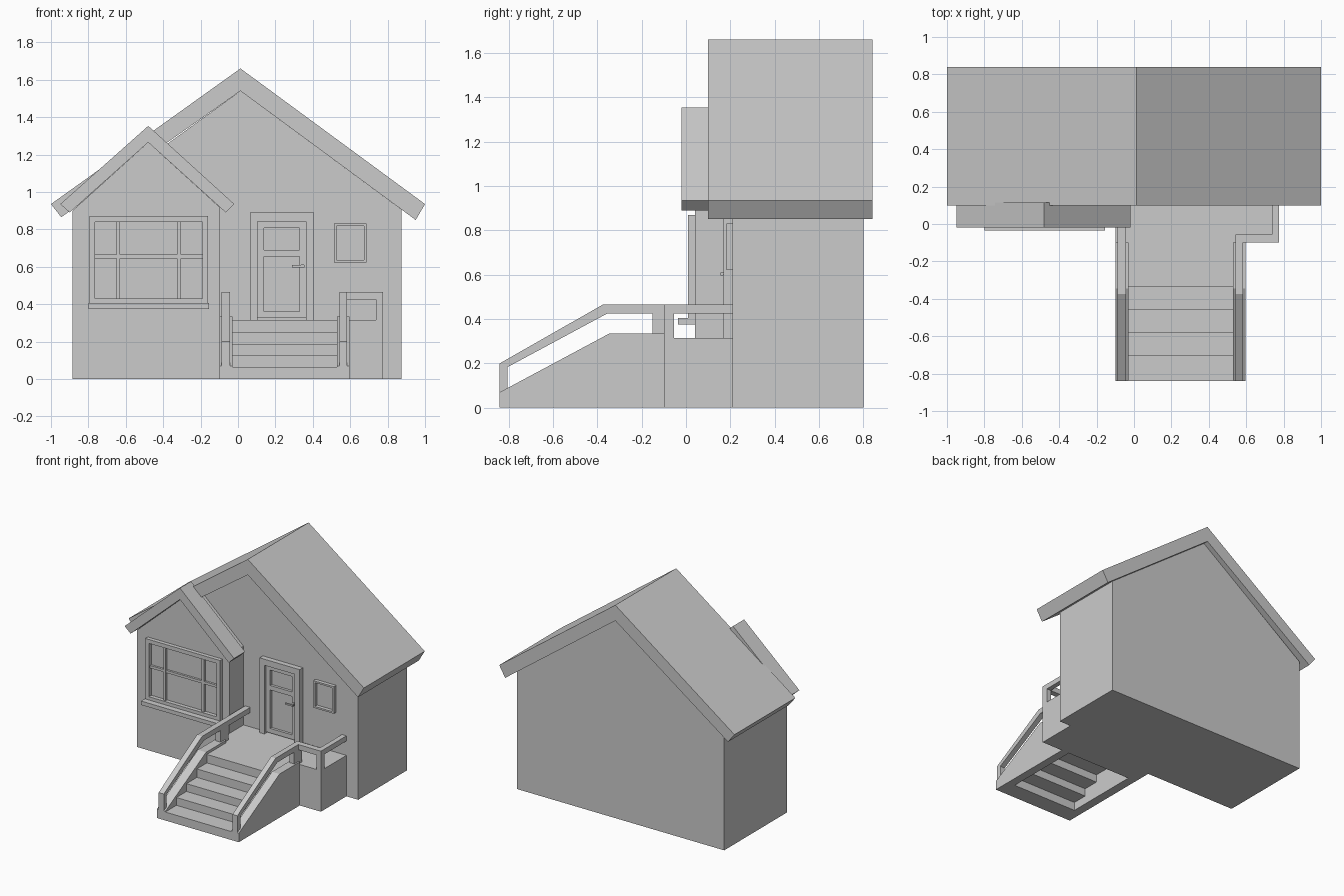
import bpy, bmesh

if "Cube" in bpy.data.objects:
    bpy.data.objects.remove(bpy.data.objects["Cube"])


def prism(name, pts, axis, a, b):
    """Extrude a 2D profile: axis 'y' takes (x, z) points, axis 'x' takes (y, z)."""
    bm = bmesh.new()
    place = (lambda p, d: (p[0], d, p[1])) if axis == 'y' else (lambda p, d: (d, p[0], p[1]))
    face = bm.faces.new([bm.verts.new(place(p, a)) for p in pts])
    ext = bmesh.ops.extrude_face_region(bm, geom=[face])
    move = (0, b - a, 0) if axis == 'y' else (b - a, 0, 0)
    bmesh.ops.translate(bm, vec=move,
                        verts=[v for v in ext['geom'] if isinstance(v, bmesh.types.BMVert)])
    bmesh.ops.recalc_face_normals(bm, faces=bm.faces)
    mesh = bpy.data.meshes.new(name)
    bm.to_mesh(mesh)
    bm.free()
    ob = bpy.data.objects.new(name, mesh)
    bpy.context.collection.objects.link(ob)
    return ob


def box(name, x0, x1, y0, y1, z0, z1):
    return prism(name, [(x0, z0), (x1, z0), (x1, z1), (x0, z1)], 'y', y0, y1)


def frame(name, x0, x1, z0, z1, w, y0, y1):
    """Rectangular trim of width w around an opening."""
    box(name + "_left", x0, x0 + w, y0, y1, z0, z1)
    box(name + "_right", x1 - w, x1, y0, y1, z0, z1)
    box(name + "_top", x0 + w, x1 - w, y0, y1, z1 - w, z1)
    box(name + "_bottom", x0 + w, x1 - w, y0, y1, z0, z0 + w)


# House body and front bay with gable walls
prism("house_walls", [(-.885, 0), (.875, 0), (.875, .905), (.013, 1.54), (-.885, .89)], 'y', .21, .80)
prism("bay_walls", [(-.885, 0), (-.1, 0), (-.1, .92), (-.48, 1.265), (-.885, .9)], 'y', .04, .22)

# Roofs
prism("main_roof", [(-1, .935), (.013, 1.66), (1, .935), (.95, .85), (.013, 1.54), (-.945, .865)],
      'y', .10, .84)
prism("bay_roof", [(-.95, .935), (-.48, 1.353), (-.02, .935), (-.065, .89), (-.48, 1.265), (-.90, .89)],
      'y', -.02, .115)

# Bay window with glazing bars and sill
frame("bay_window_frame", -.795, -.16, .40, .87, .03, .01, .045)
for i, x in enumerate((-.64, -.315)):
    box(f"bay_window_bar_{i}", x - .01, x + .01, .022, .045, .43, .84)
box("bay_window_crossbar", -.765, -.19, .024, .045, .645, .665)
box("bay_window_sill", -.80, -.155, -.035, .045, .375, .405)

# Small side window
frame("side_window_frame", .513, .687, .622, .83, .013, .182, .215)

# Door with frame, panel, window trim and handle
box("door_jamb_left", .065, .105, .17, .215, .315, .89)
box("door_jamb_right", .363, .405, .17, .215, .315, .89)
box("door_head", .105, .363, .17, .215, .843, .89)
frame("door_stile", .105, .363, .325, .843, .035, .19, .215)
box("door_middle_rail", .14, .328, .19, .215, .655, .69)
box("door_handle_stem", .338, .352, .16, .19, .598, .612)
box("door_handle", .29, .355, .155, .167, .597, .609)

# Porch landing
box("porch", -.1, .775, -.1, .22, 0, .315)

# Steps, open underneath
ys = [-.84, -.705, -.583, -.457, -.335, -.1]
zs = [0, .065, .125, .185, .25, .315]
for i in range(5):
    box(f"step_{i}", -.03, .53, ys[i], ys[i + 1], zs[i], zs[i + 1])

# Stair side walls and their handrails
wall = [(-.84, 0), (-.1, 0), (-.1, .335), (-.345, .335), (-.84, .07)]
rail = [(-.84, .07), (-.84, .2), (-.375, .465), (-.1, .465), (-.1, .335), (-.15, .335),
        (-.15, .425), (-.355, .425), (-.805, .183), (-.805, .088)]
for side, x0, x1, inset in (("left", -.1, -.03, .013), ("right", .53, .595, .012)):
    prism(f"stair_wall_{side}", wall, 'x', x0, x1)
    prism(f"stair_rail_{side}", rail, 'x', x0 + inset, x1 - inset)
    box(f"porch_post_{side}", x0 + inset, x1 - inset, -.1, -.055, .315, .465)

# Porch rails
box("porch_rail_left", -.087, -.043, -.055, .21, .425, .465)
box("porch_rail_front", .583, .775, -.1, -.055, .425, .465)
box("porch_rail_right", .737, .775, -.055, .21, .425, .465)
box("porch_corner_post", .737, .775, -.1, -.055, .315, .425)
